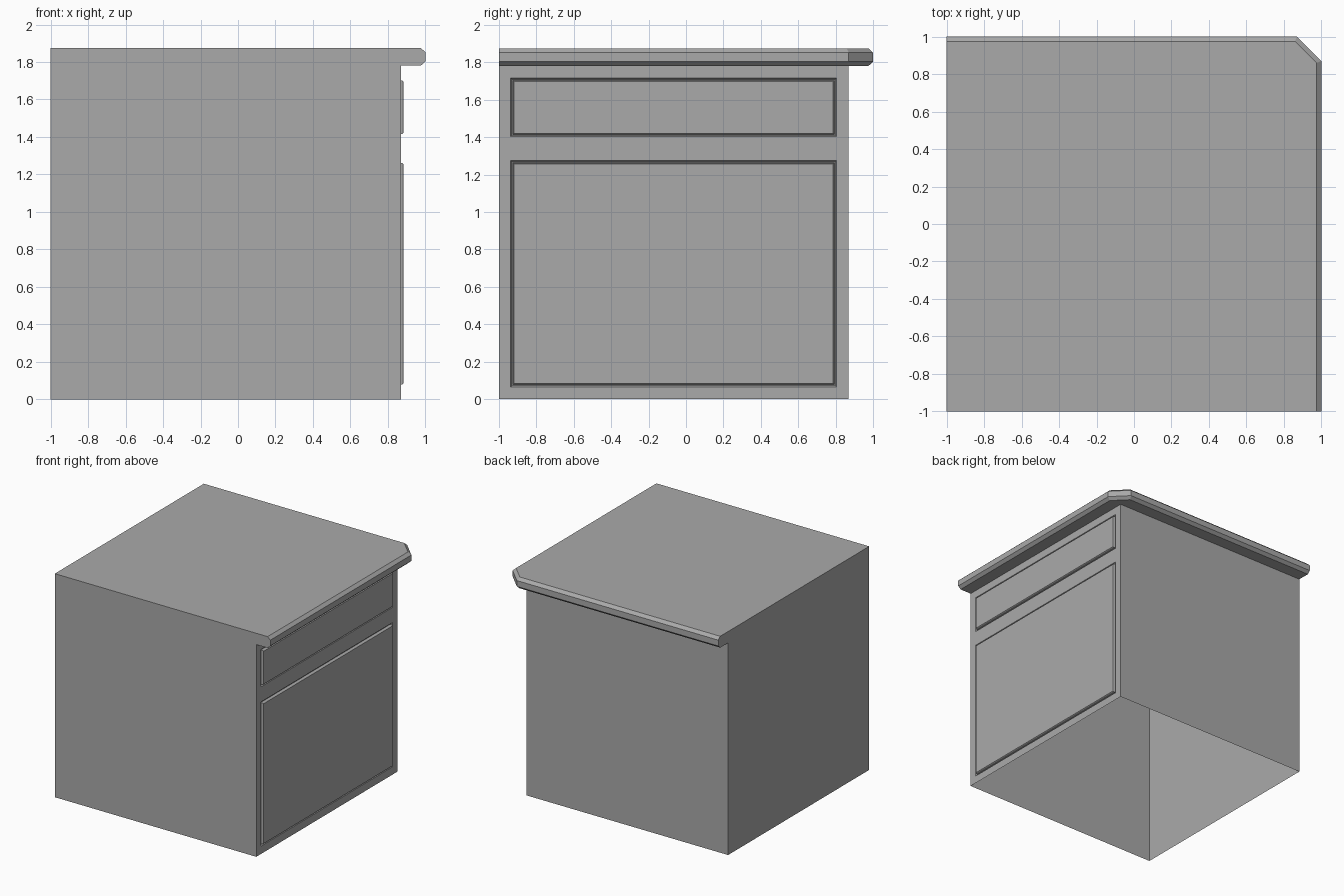
import bpy
import bmesh

cube = bpy.data.objects.get("Cube")
if cube:
    bpy.data.objects.remove(cube)

BODY, UNDER, TOP = 0.87, 1.78, 1.875

grey = bpy.data.materials.new("plain grey")
grey.use_nodes = True
grey.diffuse_color = (0.4, 0.4, 0.4, 1)
grey.node_tree.nodes["Principled BSDF"].inputs["Base Color"].default_value = (0.4, 0.4, 0.4, 1)


def finish(name, bm):
    bmesh.ops.remove_doubles(bm, verts=bm.verts, dist=0.0001)
    mesh = bpy.data.meshes.new(name)
    bm.to_mesh(mesh)
    bm.free()
    mesh.materials.append(grey)
    obj = bpy.data.objects.new(name, mesh)
    bpy.context.collection.objects.link(obj)
    return obj


def add_face(bm, points):
    return bm.faces.new([bm.verts.new(p) for p in points])


# Worktop: bevelled edge swept around the clipped corner
edge = [(BODY, UNDER), (0.975, UNDER), (1, 1.803), (1, 1.852), (0.975, TOP)]


def stations(r, z):
    c = BODY if r == BODY else BODY - 0.414 * (1 - r)
    return [(r, -1, z), (r, c, z), (c, r, z), (-1, r, z)]


bm = bmesh.new()
rings = [stations(r, z) for r, z in edge]
for low, high in zip(rings, rings[1:]):
    for i in range(3):
        corners = [low[i], low[i + 1], high[i + 1], high[i]]
        add_face(bm, list(dict.fromkeys(corners)))
add_face(bm, rings[-1] + [(-1, -1, TOP)])
finish("worktop", bm)

# Carcass: two full-height ends and the plain rear wall, open underneath
bm = bmesh.new()
outline = [(-1, 0), (BODY, 0)] + edge + [(-1, TOP)]
add_face(bm, [(r, -1, z) for r, z in outline])
add_face(bm, [(-1, r, z) for r, z in reversed(outline)])
add_face(bm, [(BODY, BODY, 0), (-1, BODY, 0), (-1, BODY, UNDER), (BODY, BODY, UNDER)])
finish("carcass", bm)

# Cupboard front: drawer and door panels, each set in a groove and raised
ys = [-1, -0.937, 0.805, BODY]
zs = [0, 0.065, 1.275, 1.402, 1.715, UNDER]
bm = bmesh.new()
panels = []
for i in range(3):
    for j in range(5):
        y0, y1, z0, z1 = ys[i], ys[i + 1], zs[j], zs[j + 1]
        face = add_face(bm, [(BODY, y0, z0), (BODY, y1, z0), (BODY, y1, z1), (BODY, y0, z1)])
        if i == 1 and j in (1, 3):
            panels.append(face)
bm.normal_update()
for width, depth in [(0.009, -0.01), (0.007, 0), (0.004, 0.016), (0.006, 0.006)]:
    bmesh.ops.inset_individual(bm, faces=panels, thickness=width, depth=depth)
finish("drawer_and_door_front", bm)
